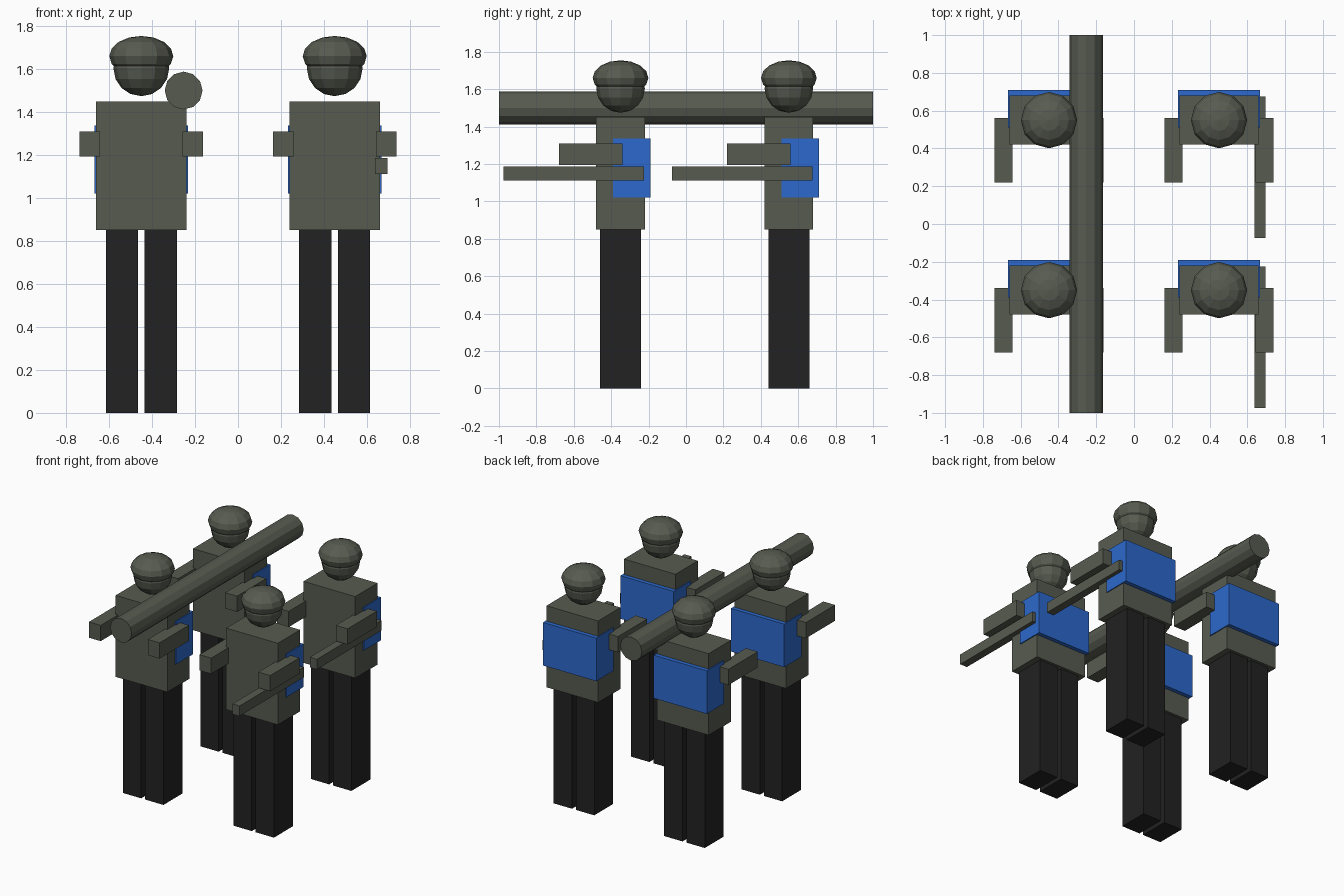
import bpy

cube = bpy.data.objects.get("Cube")
if cube:
    bpy.data.objects.remove(cube, do_unlink=True)


def material(name, rgb):
    mat = bpy.data.materials.new(name)
    mat.use_nodes = True
    color = (*rgb, 1)
    mat.diffuse_color = color
    mat.node_tree.nodes["Principled BSDF"].inputs["Base Color"].default_value = color
    return mat


olive = material("olive grey", (0.095, 0.105, 0.08))
black = material("trouser black", (0.016, 0.016, 0.016))
blue = material("pack blue", (0.026, 0.141, 0.61))


def finish(name, mat):
    obj = bpy.context.object
    obj.name = name
    obj.data.materials.append(mat)
    return obj


def box(name, x, y, z, mat):
    """Box spanning the given (low, high) ranges."""
    spans = (x, y, z)
    bpy.ops.mesh.primitive_cube_add(size=1, location=[(a + b) / 2 for a, b in spans])
    bpy.context.object.scale = [b - a for a, b in spans]
    return finish(name, mat)


def ball(name, location, radius, height, mat):
    bpy.ops.mesh.primitive_uv_sphere_add(segments=12, ring_count=8, radius=1, location=location)
    bpy.context.object.scale = (radius, radius, height)
    return finish(name, mat)


def figure(label, cx, cy, armed):
    def part(name, x, y, z, mat):
        box(f"{label}_{name}", [cx + v for v in x], [cy + v for v in y], z, mat)

    # Body and backpack
    part("torso", (-0.21, 0.21), (-0.13, 0.13), (0.85, 1.45), olive)
    part("backpack", (-0.217, 0.217), (-0.04, 0.16), (1.02, 1.337), blue)

    # Paired limbs
    for side, s in (("left", 1), ("right", -1)):
        part(f"{side}_leg", sorted((s * 0.016, s * 0.165)), (-0.11, 0.11), (0, 0.85), black)
        part(f"{side}_arm", sorted((s * 0.192, s * 0.288)), (-0.33, 0.01), (1.194, 1.31), olive)

    # Head and helmet
    ball(f"{label}_head", (cx, cy, 1.604), 0.13, 0.13, olive)
    ball(f"{label}_helmet", (cx, cy, 1.66), 0.149, 0.094, olive)

    # Long bar held under the left arm
    if armed:
        part("bar", (0.187, 0.245), (-0.625, 0.125), (1.112, 1.187), olive)


for row, cy in (("front", -0.35), ("rear", 0.55)):
    figure(f"{row}_right_figure", -0.45, cy, False)
    figure(f"{row}_left_figure", 0.45, cy, True)

# Long tube carried on the shoulders
bpy.ops.mesh.primitive_cylinder_add(vertices=12, radius=0.088, depth=2,
                                    location=(-0.253, 0, 1.5), rotation=(1.570796, 0, 0))
finish("shoulder_tube", olive)
